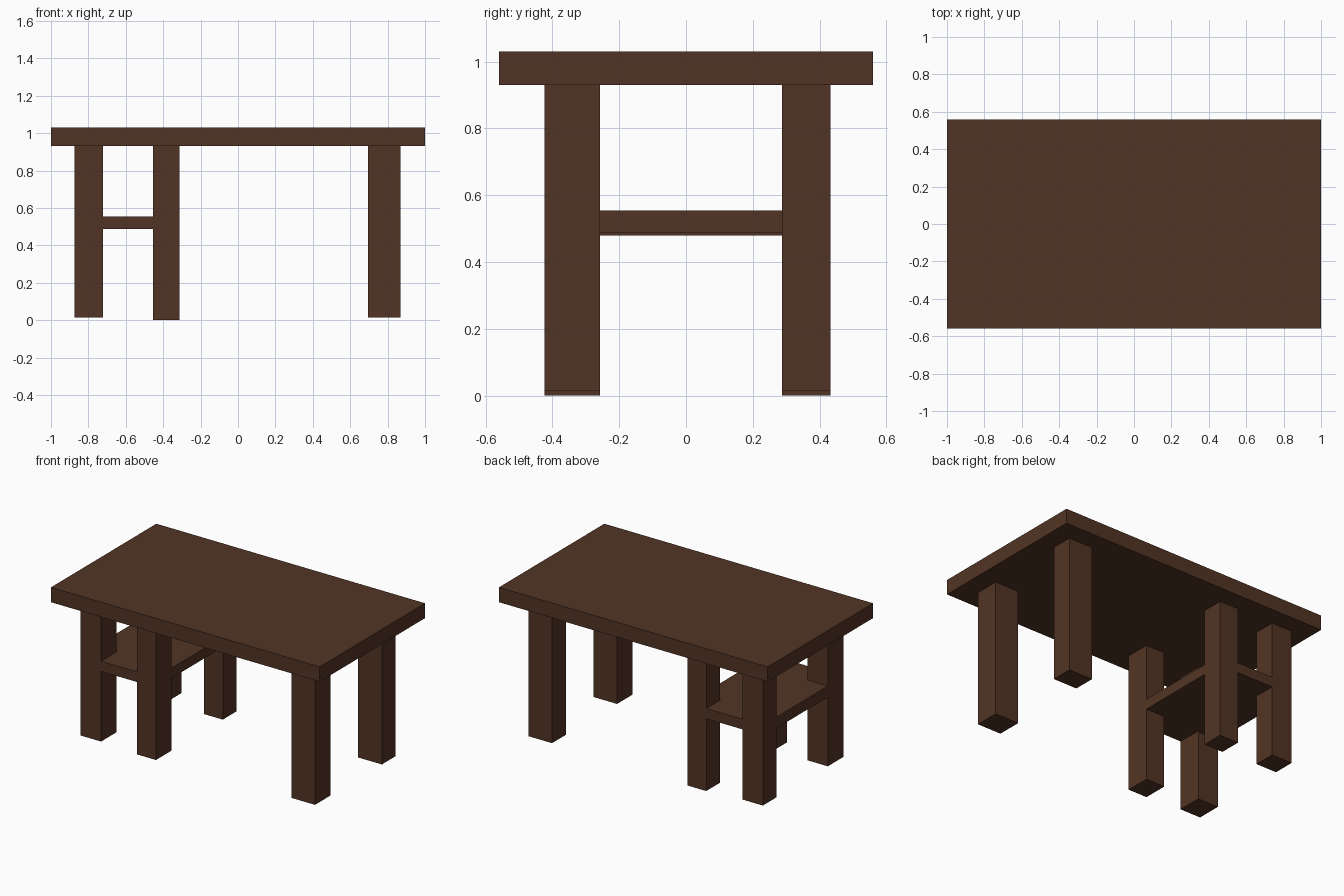
import bpy
import bmesh

if "Cube" in bpy.data.objects:
    bpy.data.objects.remove(bpy.data.objects["Cube"])

wood = bpy.data.materials.new("dark brown wood")
wood.diffuse_color = (0.085, 0.034, 0.018, 1.0)
wood.use_nodes = True
wood.node_tree.nodes["Principled BSDF"].inputs["Base Color"].default_value = wood.diffuse_color


def box(name, x, y, z):
    """Box from (min, max) ranges on each axis."""
    bm = bmesh.new()
    bmesh.ops.create_cube(bm, size=1.0)
    for v in bm.verts:
        for i, (lo, hi) in enumerate((x, y, z)):
            v.co[i] = hi if v.co[i] > 0 else lo
    mesh = bpy.data.meshes.new(name)
    bm.to_mesh(mesh)
    bm.free()
    mesh.materials.append(wood)
    obj = bpy.data.objects.new(name, mesh)
    bpy.context.collection.objects.link(obj)
    return obj


# Table top
box("table_top", (-1.0, 1.0), (-0.56, 0.56), (0.93, 1.03))

# Three pairs of legs; the middle pair reaches slightly lower
leg_rows = {"front": (-0.424, -0.258), "back": (0.287, 0.433)}
leg_columns = {
    "left": ((-0.875, -0.722), 0.015),
    "middle": ((-0.454, -0.314), 0.0),
    "right": ((0.694, 0.87), 0.015),
}
for row, y in leg_rows.items():
    for column, (x, foot) in leg_columns.items():
        box(f"{row}_{column}_leg", x, y, (foot, 0.93))

# Low shelf filling the space between the left and middle legs
box("shelf_board", (-0.722, -0.454), (-0.424, 0.433), (0.487, 0.555))

# Rails joining front and back legs on either side of the shelf
box("left_rail", (-0.875, -0.722), (-0.258, 0.287), (0.48, 0.555))
box("middle_rail", (-0.454, -0.314), (-0.258, 0.287), (0.487, 0.555))
